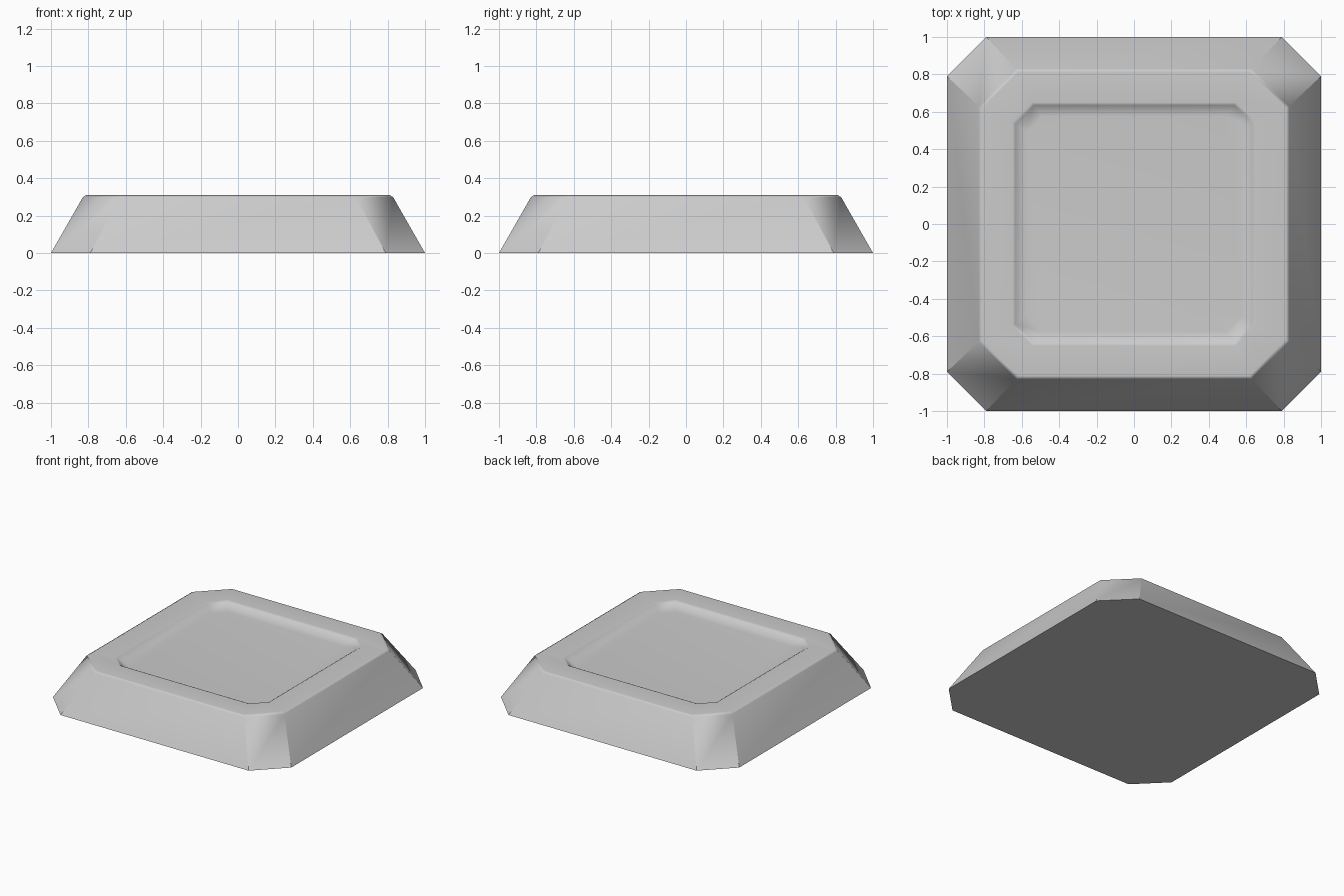
import bpy
import bmesh

cube = bpy.data.objects.get("Cube")
if cube:
    bpy.data.objects.remove(cube, do_unlink=True)

# Plain grey material
grey = bpy.data.materials.new("plain grey")
grey.use_nodes = True
colour = (0.6, 0.6, 0.6, 1)
grey.diffuse_color = colour
grey.node_tree.nodes["Principled BSDF"].inputs["Base Color"].default_value = colour


def octagon(bm, half, cut, z):
    """Square ring with cut corners, counter-clockwise from above."""
    points = []
    x, y = half, cut
    for _ in range(4):
        points += [(x, y), (y, x)]
        x, y = -y, x
    # Each quarter turn carries the corner pair round the square
    points = []
    pair = [(half, cut), (cut, half)]
    for _ in range(4):
        points += pair
        pair = [(-py, px) for px, py in pair]
    return [bm.verts.new((px, py, z)) for px, py in points]


# Rings: foot, outer rim bevel, inner rim bevel, recessed floor
RINGS = [
    (1.0, 0.79, 0.0),
    (0.83, 0.63, 0.298),
    (0.812, 0.618, 0.31),
    (0.65, 0.545, 0.31),
    (0.635, 0.535, 0.302),
    (0.575, 0.49, 0.26),
]

bm = bmesh.new()
rings = [octagon(bm, *ring) for ring in RINGS]
for low, high in zip(rings, rings[1:]):
    for i in range(8):
        j = (i + 1) % 8
        bm.faces.new((low[i], low[j], high[j], high[i]))
bm.faces.new(rings[0][::-1])
bm.faces.new(rings[-1])

mesh = bpy.data.meshes.new("recessed_block")
bm.to_mesh(mesh)
bm.free()
mesh.materials.append(grey)
block = bpy.data.objects.new("recessed_block", mesh)
bpy.context.collection.objects.link(block)

# Soft rims, crisp corners, foot and floor edges
bpy.ops.object.select_all(action="DESELECT")
block.select_set(True)
bpy.context.view_layer.objects.active = block
bpy.ops.object.shade_smooth_by_angle(angle=0.6)
normals = block.modifiers.new("flat main faces", "WEIGHTED_NORMAL")
normals.keep_sharp = True
